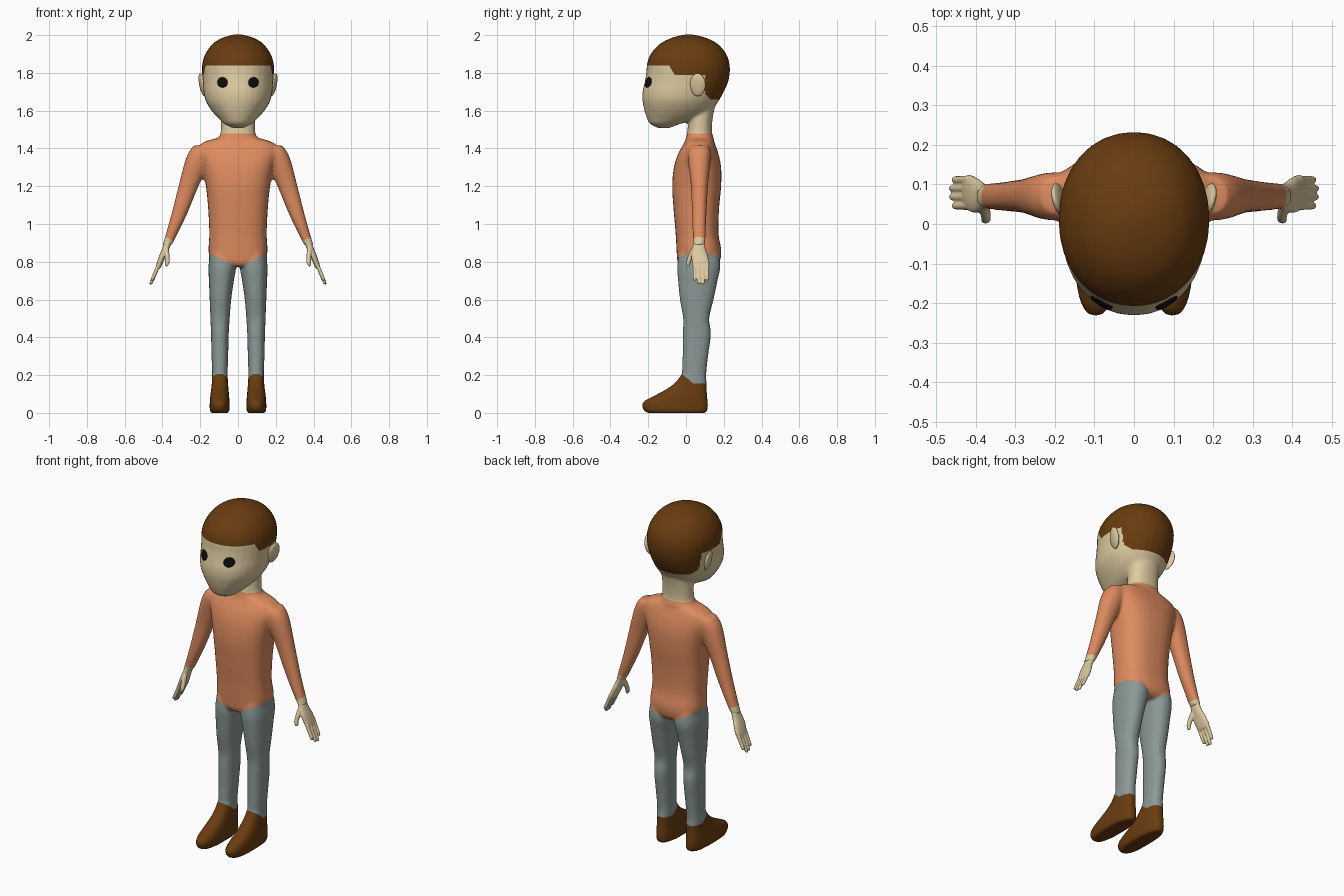
import bpy, bmesh, math
from mathutils import Vector, Matrix
from mathutils.bvhtree import BVHTree

if "Cube" in bpy.data.objects:
    bpy.data.objects.remove(bpy.data.objects["Cube"])


def material(name, rgb):
    m = bpy.data.materials.new(name)
    m.diffuse_color = (*rgb, 1)
    m.use_nodes = True
    m.node_tree.nodes["Principled BSDF"].inputs["Base Color"].default_value = m.diffuse_color
    return m


MATS = [material("skin", (.72, .59, .35)), material("orange_shirt", (.73, .26, .115)),
        material("grey_trousers", (.26, .32, .31)), material("brown", (.14, .045, .005)),
        material("black", (.004, .004, .004))]
SKIN, SHIRT, TROUSERS, BROWN, BLACK = range(5)


def ring(z, y0, y1, w, cx=0):
    """horizontal section: height, front, back, half width, centre x"""
    return (z, cx, (y0 + y1) / 2, w, (y1 - y0) / 2)


def loft(bm, rings, power=2.2, side=1, seg=32, steps=4):
    """skin a stack of superellipse sections, smoothly interpolated"""
    path = []
    for i in range(len(rings) - 1):
        a, b = rings[max(i - 1, 0)], rings[i]
        c, d = rings[i + 1], rings[min(i + 2, len(rings) - 1)]
        for k in range(steps):
            t = k / steps
            path.append([.5 * (2*q + (r - p)*t + (2*p - 5*q + 4*r - s)*t*t + (3*q - p - 3*r + s)*t**3)
                         for p, q, r, s in zip(a, b, c, d)])
    path.append(rings[-1])
    loops = []
    for z, cx, cy, rx, ry in path:
        loop = []
        for k in range(seg):
            a = 2 * math.pi * k / seg
            c, s = math.cos(a), math.sin(a)
            x = math.copysign(abs(c) ** (2 / power), c) * rx
            y = math.copysign(abs(s) ** (2 / power), s) * ry
            loop.append(bm.verts.new((side * (cx + x), cy + y, z)))
        loops.append(loop)
    for p, q in zip(loops, loops[1:]):
        for k in range(seg):
            bm.faces.new((p[k], p[(k + 1) % seg], q[(k + 1) % seg], q[k]))
    bm.faces.new(loops[0])
    bm.faces.new(loops[-1])


def add_object(name, bm, mats):
    bmesh.ops.recalc_face_normals(bm, faces=bm.faces)
    for f in bm.faces:
        f.smooth = True
    me = bpy.data.meshes.new(name)
    bm.to_mesh(me)
    for m in mats:
        me.materials.append(MATS[m])
    ob = bpy.data.objects.new(name, me)
    bpy.context.collection.objects.link(ob)
    return ob


def fuse(ob, voxel, smooth):
    """melt overlapping lofts into one smooth skin, return it as bmesh"""
    r = ob.modifiers.new("fuse", 'REMESH')
    r.mode, r.voxel_size, r.use_smooth_shade = 'VOXEL', voxel, True
    s = ob.modifiers.new("soften", 'SMOOTH')
    s.factor, s.iterations = .5, smooth
    dg = bpy.context.evaluated_depsgraph_get()
    me = bpy.data.meshes.new_from_object(ob.evaluated_get(dg))
    bpy.data.objects.remove(ob)
    bm = bmesh.new()
    bm.from_mesh(me)
    return bm


bm = bmesh.new()
# torso
loft(bm, [ring(.775, -.03, .15, .10), ring(.80, -.045, .178, .145), ring(.86, -.05, .187, .156),
          ring(.95, -.055, .172, .152), ring(1.08, -.066, .175, .158), ring(1.2, -.073, .186, .17),
          ring(1.3, -.064, .186, .19), ring(1.37, -.042, .172, .21), ring(1.415, -.018, .157, .205),
          ring(1.438, -.005, .148, .17), ring(1.455, .002, .142, .11)], 2.5)
# neck
loft(bm, [ring(1.38, -.01, .15, .12), ring(1.45, -.002, .148, .108), ring(1.48, .006, .138, .092),
          ring(1.55, .01, .14, .09), ring(1.63, .0, .155, .09)])
# head
loft(bm, [ring(1.507, -.145, -.09, .025), ring(1.53, -.19, -.03, .072), ring(1.56, -.207, .07, .105),
          ring(1.60, -.22, .135, .14), ring(1.65, -.23, .172, .17), ring(1.70, -.23, .2, .182),
          ring(1.75, -.219, .222, .186), ring(1.80, -.21, .232, .19), ring(1.85, -.206, .23, .189),
          ring(1.90, -.187, .213, .173), ring(1.95, -.143, .173, .138), ring(1.98, -.09, .12, .095),
          ring(1.996, -.04, .07, .05), ring(2.003, -.005, .035, .02)], 2.1)
for s in (1, -1):
    # arm
    loft(bm, [ring(.89, .04, .10, .025, .376), ring(.92, .037, .103, .028, .362),
              ring(1.05, .032, .108, .041, .312), ring(1.2, .026, .116, .053, .262),
              ring(1.32, .012, .128, .066, .218), ring(1.38, .01, .13, .065, .196),
              ring(1.415, .025, .12, .045, .19)], 2.2, s)
    # leg
    loft(bm, [ring(.08, -.03, .105, .042, .095), ring(.2, -.022, .107, .041, .096),
              ring(.3, -.018, .117, .044, .096), ring(.42, -.017, .132, .047, .096),
              ring(.5, -.015, .123, .051, .095), ring(.6, -.032, .146, .057, .093),
              ring(.7, -.042, .167, .066, .088), ring(.78, -.046, .182, .073, .083),
              ring(.88, -.03, .165, .06, .083)], 2.3, s)
    # shoe
    loft(bm, [ring(0, -.205, .105, .046, .097), ring(.012, -.222, .113, .052, .097),
              ring(.04, -.234, .117, .053, .097), ring(.065, -.218, .115, .052, .097),
              ring(.09, -.17, .112, .05, .097), ring(.125, -.105, .11, .046, .096),
              ring(.16, -.058, .109, .043, .096), ring(.205, -.022, .105, .041, .096)], 2.5, s)
bm = fuse(add_object("body_base", bm, []), .009, 4)

# clean colour borders: shirt hem, cuffs, collar, shoe tops, hairline
cuts = [((0, 0, .77), (-.5, 0, 1)), ((0, 0, .77), (.5, 0, 1)),
        ((.36, 0, .92), (-.4, 0, 1)), ((-.36, 0, .92), (.4, 0, 1)),
        ((0, 0, 1.478), (0, 0, 1)), ((0, 0, .155), (0, 0, 1)), ((0, 0, .188), (0, .82, 1)),
        ((0, 0, 1.84), (0, 0, 1)), ((0, 0, 1.79), (0, 0, 1)), ((0, 0, 1.66), (0, 0, 1)),
        ((0, -.09, 1.84), (0, 5, 3)), ((0, .1, 1.69), (0, 1, 1))]
for co, no in cuts:
    bmesh.ops.bisect_plane(bm, geom=bm.verts[:] + bm.edges[:] + bm.faces[:], dist=1e-5,
                           plane_co=co, plane_no=Vector(no).normalized())


def body_colour(c):
    x, y, z = abs(c.x), c.y, c.z
    if z > 1.478:
        hair = (z > 1.84 or (z > 1.79 and 5 * (y + .09) + 3 * (z - 1.84) > 0)
                or (y > .1 and z > 1.66 and y + z > 1.79))
        return BROWN if hair else SKIN
    if x > .25 and z < .92 + .4 * (x - .36):
        return SKIN
    if z < .155 or z < .188 - .82 * y and z < .25:
        return BROWN
    return SHIRT if x > .25 or z > .77 + .5 * x else TROUSERS


for f in bm.faces:
    f.material_index = body_colour(f.calc_center_median())
tree = BVHTree.FromBMesh(bm)
add_object("body", bm, [SKIN, SHIRT, TROUSERS, BROWN])

for s, label in ((1, "left"), (-1, "right")):
    # hand: palm, thumb and four fingers
    bm = bmesh.new()
    loft(bm, [ring(.925, .042, .098, .02, .362), ring(.87, .034, .103, .019, .383),
              ring(.83, .028, .116, .018, .400), ring(.79, .033, .124, .016, .415),
              ring(.765, .038, .122, .012, .424)], 2.3, s)
    loft(bm, [ring(.88, .035, .065, .012, .380), ring(.84, .014, .045, .013, .376),
              ring(.80, .002, .025, .012, .374), ring(.782, .002, .02, .009, .378),
              ring(.776, .006, .015, .004, .379)], 2, s, 16)
    for y, tip in ((.046, .70), (.068, .682), (.09, .68), (.112, .70)):
        xt = .42 + (.80 - tip) * .34
        loft(bm, [ring(.80, y - .011, y + .011, .012, .413), ring(.75, y - .010, y + .010, .011, .434),
                  ring(tip + .012, y - .009, y + .009, .010, xt - .003),
                  ring(tip, y - .004, y + .004, .005, xt)], 2, s, 16)
    add_object(label + "_hand", fuse(add_object("hand_base", bm, []), .004, 2), [SKIN])

    # ear: flat ellipsoid flared out at the top and back
    bm = bmesh.new()
    turn = Matrix.Rotation(s * .2, 4, 'Y') @ Matrix.Rotation(-s * .22, 4, 'Z')
    bmesh.ops.create_uvsphere(bm, u_segments=24, v_segments=16, radius=1,
                              matrix=Matrix.Translation((s * .189, .062, 1.737)) @ turn
                              @ Matrix.Diagonal((.014, .042, .062, 1)))
    add_object(label + "_ear", bm, [SKIN])

    # eye: thin disc laid on the face
    bm = bmesh.new()
    bmesh.ops.create_circle(bm, cap_ends=True, segments=24, radius=.027)
    bmesh.ops.poke(bm, faces=bm.faces[:])
    bmesh.ops.subdivide_edges(bm, edges=bm.edges[:], cuts=2, use_grid_fill=True)
    for v in bm.verts:
        x, z = s * .082 + v.co.x, 1.75 + v.co.y
        hit = tree.ray_cast(Vector((x, -1, z)), Vector((0, 1, 0)))[0]
        v.co = (x, hit.y - .003, z)
    eye = add_object(label + "_eye", bm, [BLACK])
    solid = eye.modifiers.new("plate", 'SOLIDIFY')
    solid.thickness, solid.offset = .004, 0
